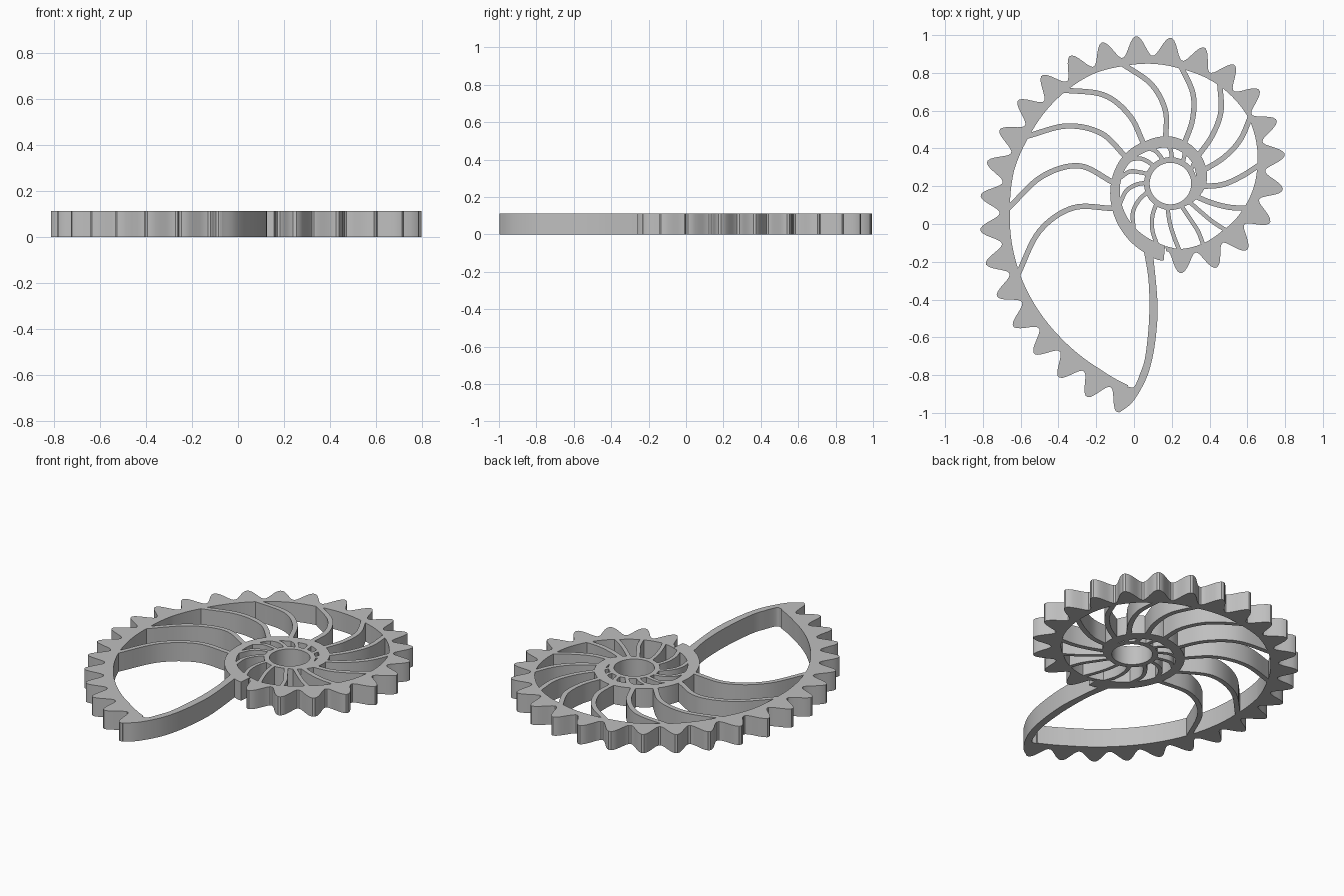
import bpy, bmesh, math
from math import radians, cos, sin, pi
from mathutils import Vector

cube = bpy.data.objects.get("Cube")
if cube:
    bpy.data.objects.remove(cube, do_unlink=True)

HEIGHT = 0.112
HUB = Vector((0.193, 0.214))

grey = bpy.data.materials.new("plain grey")
grey.use_nodes = True
grey.diffuse_color = (0.52, 0.52, 0.52, 1)
grey.node_tree.nodes["Principled BSDF"].inputs["Base Color"].default_value = (0.52, 0.52, 0.52, 1)


def polar(angle, radius):
    a = radians(angle)
    return HUB + radius * Vector((cos(a), sin(a)))


def lookup(table, angle):
    """Radius in a table of (angle, hundredths), angles falling, clamped at the ends."""
    if angle >= table[0][0]:
        return table[0][1] / 100
    for (a, ra), (b, rb) in zip(table, table[1:]):
        if angle >= b:
            return (ra + (rb - ra) * (a - angle) / (a - b)) / 100
    return table[-1][1] / 100


def smooth_path(points, steps=8):
    """Catmull-Rom curve through the points."""
    pts = [Vector(p) for p in points]
    pts = [2 * pts[0] - pts[1]] + pts + [2 * pts[-1] - pts[-2]]
    path = []
    for p, q, r, s in zip(pts, pts[1:], pts[2:], pts[3:]):
        for i in range(steps):
            t = i / steps
            path.append(q + 0.5 * t * ((r - p) + t * ((2 * p - 5 * q + 4 * r - s)
                        + t * (3 * (q - r) + s - p))))
    return path + [pts[-2]]


def band(name, side_a, side_b, closed=False):
    """Upright slab filling the strip between two matching outlines."""
    bm = bmesh.new()
    rings = []
    for a, b in zip(side_a, side_b):
        rings.append([bm.verts.new((p.x, p.y, z))
                      for p, z in ((a, 0), (b, 0), (b, HEIGHT), (a, HEIGHT))])
    following = rings[1:] + (rings[:1] if closed else [])
    for now, nxt in zip(rings, following):
        for i in range(4):
            j = (i + 1) % 4
            bm.faces.new((now[i], now[j], nxt[j], nxt[i]))
    if not closed:
        bm.faces.new(rings[0])
        bm.faces.new(rings[-1])
    bmesh.ops.recalc_face_normals(bm, faces=bm.faces)
    mesh = bpy.data.meshes.new(name)
    bm.to_mesh(mesh)
    bm.free()
    mesh.materials.append(grey)
    obj = bpy.data.objects.new(name, mesh)
    bpy.context.collection.objects.link(obj)
    bpy.ops.object.select_all(action="DESELECT")
    obj.select_set(True)
    bpy.context.view_layer.objects.active = obj
    bpy.ops.object.shade_smooth_by_angle(angle=radians(30))


# Inner edge of the whole spiral, then outer edge of its inner turn
spiral_inner = [(260, 110), (249, 105), (234, 100), (211, 93), (189, 86), (175, 83),
                (162, 79), (139, 74), (125, 71), (112, 67), (98, 64), (85, 61), (64, 58),
                (40, 54), (12, 47), (-18, 41), (-43, 37), (-62, 36), (-82, 35), (-102, 32),
                (-128, 30), (-157, 28), (-174, 27), (-200, 25), (-225, 22), (-245, 20),
                (-270, 19), (-300, 17), (-330, 15), (-360, 13)]
ring_outer = [(-100, 41), (-111, 39), (-135, 36), (-153, 34), (-174, 32), (-210, 29),
              (-240, 26), (-270, 25), (-300, 23), (-330, 21), (-360, 19), (-390, 16),
              (-420, 14)]

# Toothed rim: a wave of even pitch laid on a shrinking spiral
STEPS = 14
TOOTH_START, TOOTH_END = -0.1, 26.6
pitch, angles = [], []
t, angle = TOOTH_START, 258.1
while t < TOOTH_END:
    radius = 1.19 - 0.0294 * t
    pitch.append((t, polar(angle, radius)))
    angles.append(angle)
    angle -= math.degrees(0.1722 / (radius + 0.01)) / STEPS
    t += 1 / STEPS
teeth = []
for i, (t, p) in enumerate(pitch):
    before, after = pitch[max(i - 1, 0)][1], pitch[min(i + 1, len(pitch) - 1)][1]
    along = (after - before).normalized()
    teeth.append(p + Vector((-along.y, along.x)) * 0.053 * cos(2 * pi * t))
band("toothed_rim", teeth, [polar(a, lookup(spiral_inner, a)) for a in angles])

# Inner turn of the spiral, running into the hub
turn = range(-95, -422, -4)
band("inner_spiral", [polar(a, lookup(ring_outer, a)) for a in turn],
     [polar(a, lookup(spiral_inner, a)) for a in turn])

# Hub with its round bore
circle = range(0, 360, 6)
band("hub", [polar(a, 0.14) for a in circle], [polar(a, 0.11) for a in circle], closed=True)

# Curved chamber walls: angles at even steps from the inner to the outer edge
walls = [(204, 194, 200, 211), (179, 169, 177, 189), (149, 144, 151, 162),
         (124, 121, 127, 139), (96, 94, 101, 112), (71, 71, 76, 85), (45, 49, 55, 64),
         (22, 26, 32, 40), (-5, -1, 6, 12), (-27, -25, -22, -18), (-44, -43, -42, -40),
         (-64, -61, -60, -62), (-97, -91, -86, -82), (-125, -119, -111, -102),
         (-160, -152, -142, -128), (-182, -178, -170, -157), (-203, -200, -196, -185),
         (-226, -224, -219, -210), (-252, -249, -245, -238), (-274, -272, -270, -265),
         (-300, -298, -296, -293), (-325, -323, -320, -317)]
for n, wall in enumerate(walls):
    start = lookup(ring_outer, wall[0] - 360) - 0.012
    end = lookup(spiral_inner, wall[-1]) + 0.015
    path = smooth_path([polar(a, start + (end - start) * i / 3) for i, a in enumerate(wall)])
    half = 0.014 if n < 10 else 0.011
    sides = [], []
    for i, p in enumerate(path):
        along = (path[min(i + 1, len(path) - 1)] - path[max(i - 1, 0)]).normalized()
        offset = Vector((-along.y, along.x)) * half
        sides[0].append(p + offset)
        sides[1].append(p - offset)
    band(f"chamber_wall_{n + 1}", *sides)

# Mouth wall joining the inner turn to the tail of the rim, ending inside the last tooth
band("mouth_wall",
     smooth_path([(0.05, -0.13), (0.077, -0.3), (0.08, -0.5), (0.06, -0.7), (0.033, -0.79),
                  (0, -0.862), (-0.04, -0.865), (-0.08, -0.93)]),
     smooth_path([(0.1, -0.15), (0.12, -0.35), (0.125, -0.48), (0.11, -0.64), (0.085, -0.76),
                  (0.05, -0.85), (-0.01, -0.945), (-0.077, -0.998)]))
